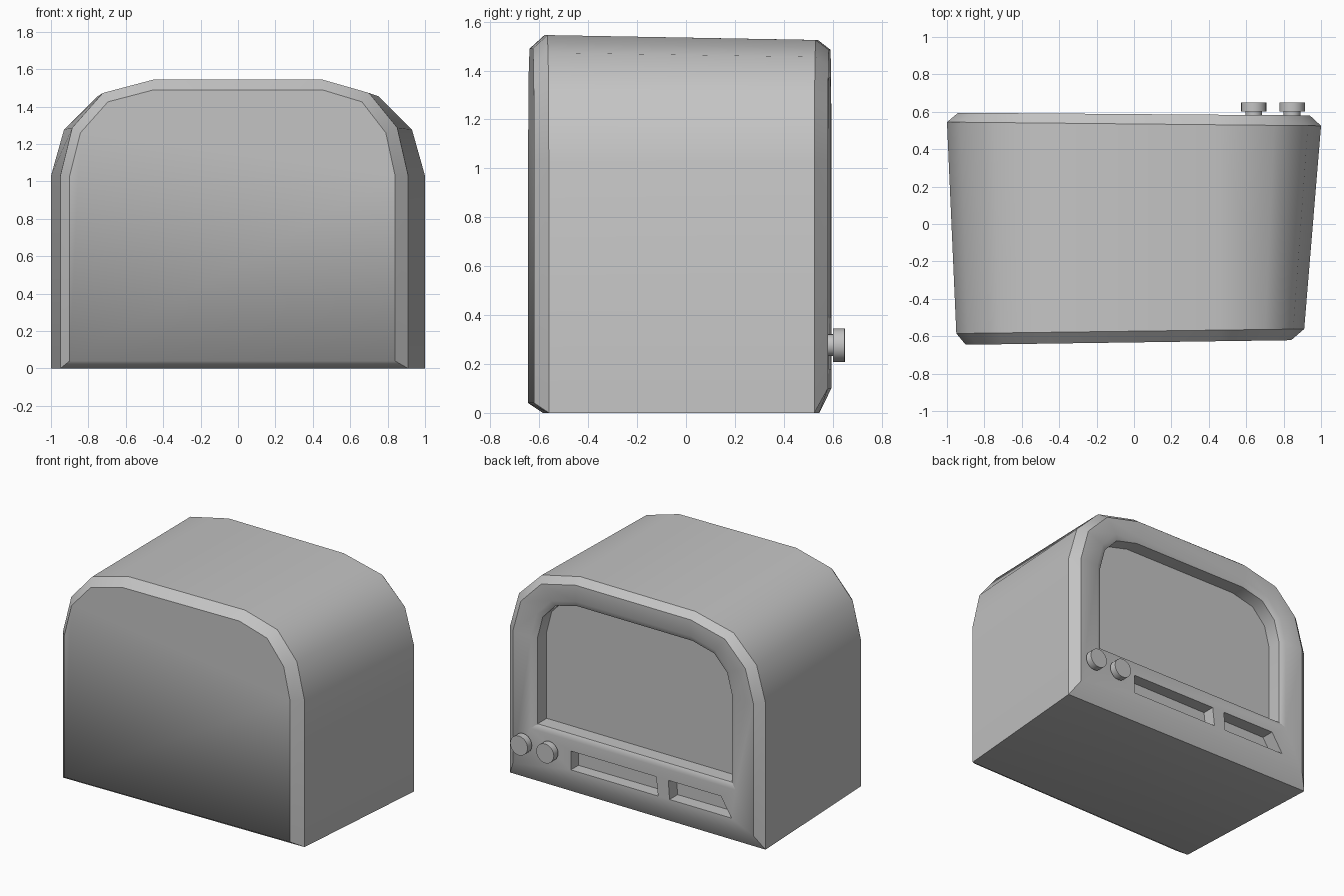
import bpy, bmesh
from math import radians, pi
from mathutils import Matrix

cube = bpy.data.objects.get("Cube")
if cube:
    bpy.data.objects.remove(cube, do_unlink=True)

grey = bpy.data.materials.new("plain_grey")
grey.use_nodes = True
colour = (0.55, 0.55, 0.55, 1)
grey.diffuse_color = colour
grey.node_tree.nodes["Principled BSDF"].inputs["Base Color"].default_value = colour


def make_object(name, bm):
    bmesh.ops.recalc_face_normals(bm, faces=bm.faces)
    mesh = bpy.data.meshes.new(name)
    bm.to_mesh(mesh)
    bm.free()
    mesh.materials.append(grey)
    obj = bpy.data.objects.new(name, mesh)
    bpy.context.collection.objects.link(obj)
    return obj


def shade(obj, degrees):
    bpy.ops.object.select_all(action='DESELECT')
    obj.select_set(True)
    bpy.context.view_layer.objects.active = obj
    bpy.ops.object.shade_smooth_by_angle(angle=radians(degrees))


# Half of the arched cross-section: (x, z) from shoulder to flat top
SHOULDER, FLAT, TOP = 1.03, 0.45, 1.53
HALF = [(1, 1.03), (0.93, 1.28), (0.75, 1.46), (0.45, 1.53)]


def arch(left, right, bottom, top, y, slope):
    """Arch-shaped ring, resized so that its flat top keeps its width."""
    def point(sign, width, u, v):
        x = sign * (FLAT + (u - FLAT) / (1 - FLAT) * (width - FLAT))
        z = SHOULDER + (v - SHOULDER) * (top - SHOULDER) / (TOP - SHOULDER)
        return (x, y + slope * x, z)
    ring = [(right, y + slope * right, bottom)]
    ring += [point(1, right, u, v) for u, v in HALF]
    ring += [point(-1, left, u, v) for u, v in reversed(HALF)]
    ring.append((-left, y - slope * left, bottom))
    return ring


# Cabinet: one loft from the plain side to the recessed screen
rings = [
    arch(0.90, 0.84, 0.04, 1.49, -0.633, 0.014),
    arch(0.95, 0.91, 0.0, 1.545, -0.573, 0.013),
    arch(1.0, 1.0, 0.0, 1.525, 0.535, -0.010),
    arch(0.94, 0.94, 0.1, 1.485, 0.5875, -0.0075),
    arch(0.80, 0.80, 0.385, 1.37, 0.5875, -0.0075),
    arch(0.76, 0.76, 0.42, 1.33, 0.567, -0.0075),
    arch(0.76, 0.76, 0.42, 1.33, 0.467, -0.0075),
]
bm = bmesh.new()
loops = [[bm.verts.new(p) for p in ring] for ring in rings]
n = len(loops[0])
for a, b in zip(loops, loops[1:]):
    for i in range(n):
        j = (i + 1) % n
        bm.faces.new((a[i], a[j], b[j], b[i]))
bm.faces.new(loops[0])
bm.faces.new(loops[-1])
cabinet = make_object("cabinet", bm)

# Two recessed panel slots below the screen
slots = {
    "long_slot": [(0.486, 0.31), (0.486, 0.178), (-0.195, 0.178), (-0.18, 0.31)],
    "short_slot": [(-0.275, 0.31), (-0.285, 0.178), (-0.77, 0.178), (-0.685, 0.31)],
}
for name, outline in slots.items():
    bm = bmesh.new()
    face = bm.faces.new([bm.verts.new((x, 0.5, z)) for x, z in outline])
    out = bmesh.ops.extrude_face_region(bm, geom=[face])
    moved = [v for v in out["geom"] if isinstance(v, bmesh.types.BMVert)]
    bmesh.ops.translate(bm, vec=(0, 0.2, 0), verts=moved)
    cutter = make_object(name + "_cutter", bm)
    cutter.hide_render = True
    mod = cabinet.modifiers.new(name, 'BOOLEAN')
    mod.operation = 'DIFFERENCE'
    mod.solver = 'EXACT'
    mod.object = cutter
    bpy.context.view_layer.objects.active = cabinet
    bpy.ops.object.modifier_apply(modifier=name)
    bpy.data.objects.remove(cutter, do_unlink=True)

# Soft lower edge on the plain side
shade(cabinet, 35)
for edge in cabinet.data.edges:
    ends = [cabinet.data.vertices[i].co for i in edge.vertices]
    if all(p.y < -0.6 and p.z < 0.05 for p in ends):
        edge.use_edge_sharp = False

# Knobs: a wide cap on a short stem
for name, x in (("inner_knob", 0.64), ("outer_knob", 0.845)):
    bm = bmesh.new()
    face_y = 0.5875 - 0.0075 * x
    for radius, y0, y1 in ((0.045, face_y - 0.02, face_y + 0.025),
                           (0.068, face_y + 0.02, face_y + 0.068)):
        spin = Matrix.Translation((x, (y0 + y1) / 2, 0.277)) @ Matrix.Rotation(pi / 2, 4, 'X')
        bmesh.ops.create_cone(bm, cap_ends=True, segments=20, radius1=radius,
                              radius2=radius, depth=y1 - y0, matrix=spin)
    shade(make_object(name, bm), 35)
